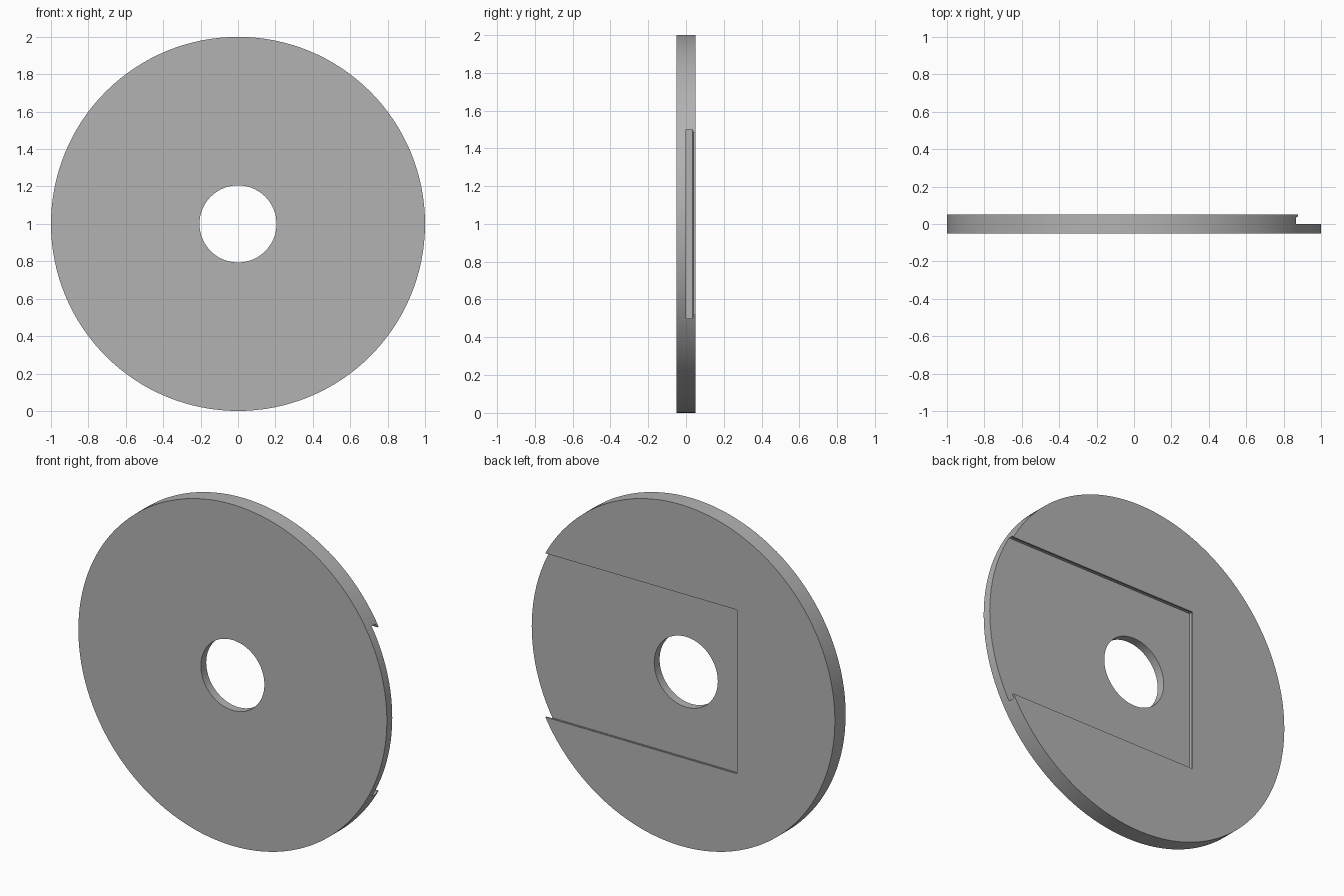
import bpy
import bmesh
import math
from mathutils import Matrix

cube = bpy.data.objects.get("Cube")
if cube:
    bpy.data.objects.remove(cube, do_unlink=True)

grey = bpy.data.materials.new("plain grey")
grey.use_nodes = True
colour = (0.45, 0.45, 0.45, 1)
grey.diffuse_color = colour
grey.node_tree.nodes["Principled BSDF"].inputs["Base Color"].default_value = colour


def make_object(name, bm):
    bmesh.ops.recalc_face_normals(bm, faces=bm.faces)
    mesh = bpy.data.meshes.new(name)
    bm.to_mesh(mesh)
    bm.free()
    mesh.materials.append(grey)
    obj = bpy.data.objects.new(name, mesh)
    bpy.context.collection.objects.link(obj)
    return obj


def cylinder(name, radius, depth, sides):
    """Cylinder along y, centred at the middle of the disc."""
    bm = bmesh.new()
    place = Matrix.Translation((0, 0, 1)) @ Matrix.Rotation(math.pi / 2, 4, 'X')
    bmesh.ops.create_cone(bm, cap_ends=True, segments=sides, radius1=radius,
                          radius2=radius, depth=depth, matrix=place)
    return make_object(name, bm)


def slot_cutter(name, levels, end_x, half_height):
    """Pocket open at +x; each level is (y, inset of the three walls)."""
    bm = bmesh.new()
    rings = []
    for y, inset in levels:
        x, h = end_x + inset, half_height - inset
        corners = [(x, -h), (1.2, -h), (1.2, h), (x, h)]
        rings.append([bm.verts.new((cx, y, 1 + cz)) for cx, cz in corners])
    for a, b in zip(rings, rings[1:]):
        for i in range(4):
            j = (i + 1) % 4
            bm.faces.new((a[i], a[j], b[j], b[i]))
    bm.faces.new(rings[0])
    bm.faces.new(rings[-1])
    return make_object(name, bm)


# Disc, centre hole and undercut pocket in the back
disc = cylinder("slotted_disc", 1, 0.1, 128)
hole = cylinder("hole_cutter", 0.206, 0.4, 96)
slot = slot_cutter("slot_cutter", [(0, 0), (0.034, 0), (0.041, 0.02), (0.1, 0.02)],
                   -0.385, 0.5)

# Cut the disc, then discard the cutters
bpy.context.view_layer.objects.active = disc
for cutter in (slot, hole):
    cutter.hide_render = True
    mod = disc.modifiers.new(cutter.name, 'BOOLEAN')
    mod.operation = 'DIFFERENCE'
    mod.solver = 'EXACT'
    mod.object = cutter
    bpy.ops.object.modifier_apply(modifier=mod.name)
    bpy.data.objects.remove(cutter, do_unlink=True)

# Smooth rims with crisp edges
bpy.ops.object.select_all(action='DESELECT')
disc.select_set(True)
bpy.ops.object.shade_smooth_by_angle(angle=math.radians(30))
